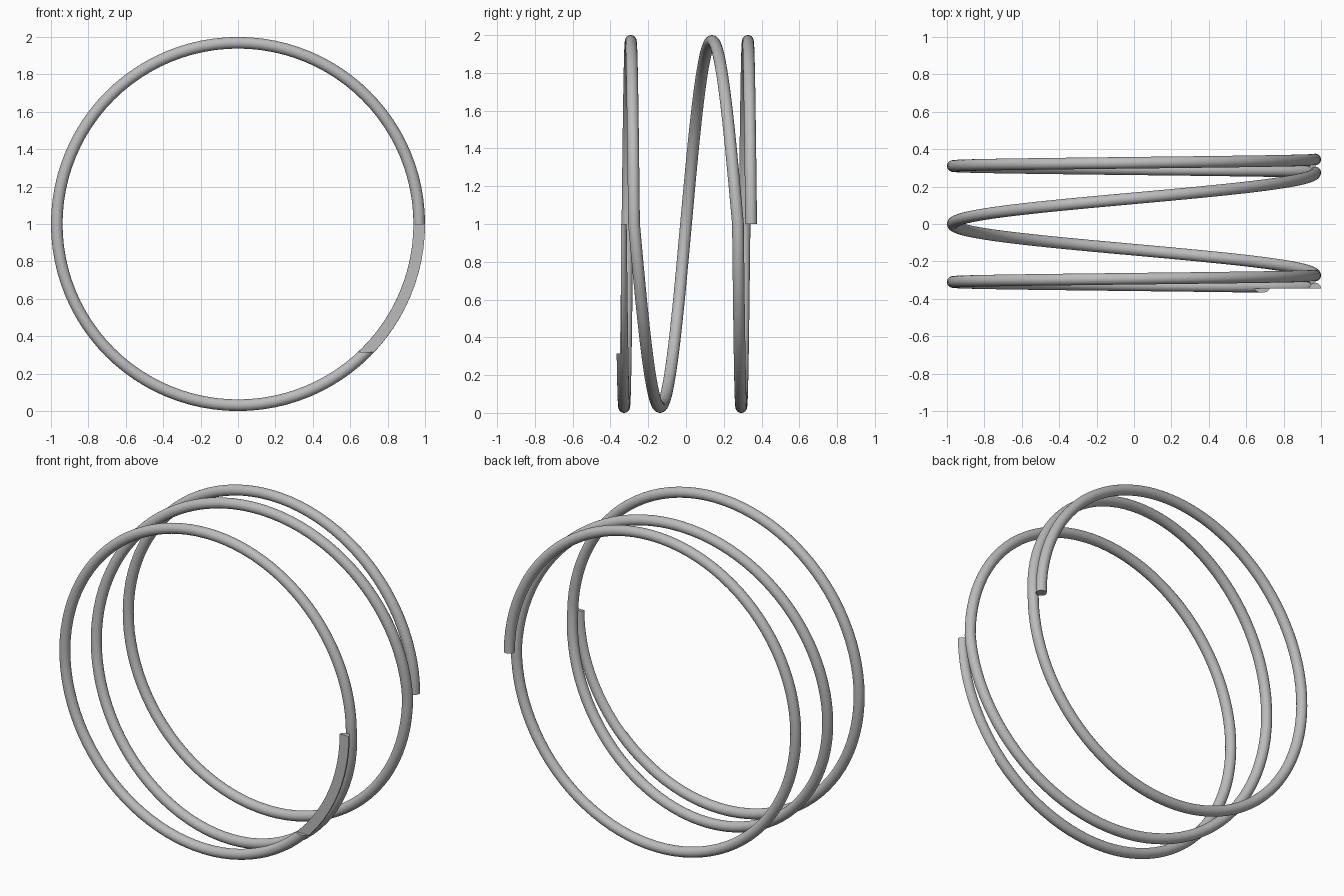
import bpy, bmesh
from math import cos, sin, tau, radians
from mathutils import Vector

if "Cube" in bpy.data.objects:
    bpy.data.objects.remove(bpy.data.objects["Cube"], do_unlink=True)

WIRE = 0.031           # wire radius
COIL = 1 - WIRE        # coil radius to the wire centre
STEPS, SIDES = 96, 24  # sections per turn, sides of the wire
TURN_Y = [0.345, 0.275, -0.275, -0.345]  # wire depth after each full turn

steel = bpy.data.materials.new("steel grey")
steel.use_nodes = True
colour = (0.5, 0.5, 0.5, 1)
steel.diffuse_color = colour
steel.node_tree.nodes["Principled BSDF"].inputs["Base Color"].default_value = colour


def centre(i):
    """Point on the coil path: closed turn, open turn, closed turn."""
    turn = min(i // STEPS, 2)
    f = i / STEPS - turn
    y = TURN_Y[turn] * (1 - f) + TURN_Y[turn + 1] * f
    a = tau * i / STEPS
    return Vector((COIL * cos(a), y, 1 + COIL * sin(a)))


# Sweep the round wire along the coil
bm = bmesh.new()
last = 3 * STEPS
rings = []
for i in range(last + 1):
    a = tau * i / STEPS
    out = Vector((cos(a), 0, sin(a)))
    along = (centre(min(i + 1, last)) - centre(max(i - 1, 0))).normalized()
    if i in (0, last):  # square-cut ends
        along = Vector((0, 0, 1))
    side = along.cross(out).normalized()
    rings.append([bm.verts.new(centre(i) + WIRE * (out * cos(t) + side * sin(t)))
                  for t in (tau * k / SIDES for k in range(SIDES))])
for r, s in zip(rings, rings[1:]):
    for k in range(SIDES):
        n = (k + 1) % SIDES
        bm.faces.new((r[k], r[n], s[n], s[k]))
bm.faces.new(rings[0])
bm.faces.new(rings[-1])
bmesh.ops.recalc_face_normals(bm, faces=bm.faces)
mesh = bpy.data.meshes.new("coil_spring")
bm.to_mesh(mesh)
bm.free()
mesh.materials.append(steel)
spring = bpy.data.objects.new("coil_spring", mesh)
bpy.context.collection.objects.link(spring)

# Grind the front end of the wire flat
bpy.ops.mesh.primitive_cube_add(size=1, location=(0.9, -0.445, 0.765))
cutter = bpy.context.object
cutter.name = "grinding_cutter"
cutter.scale = (0.8, 0.2, 0.9)
cutter.hide_render = True
cutter.data.materials.append(steel)
cut = spring.modifiers.new("ground_end", "BOOLEAN")
cut.operation = "DIFFERENCE"
cut.solver = "EXACT"
cut.object = cutter

bpy.ops.object.select_all(action="DESELECT")
spring.select_set(True)
bpy.context.view_layer.objects.active = spring
bpy.ops.object.modifier_apply(modifier=cut.name)
bpy.data.objects.remove(cutter, do_unlink=True)
bpy.ops.object.shade_smooth_by_angle(angle=radians(35))
